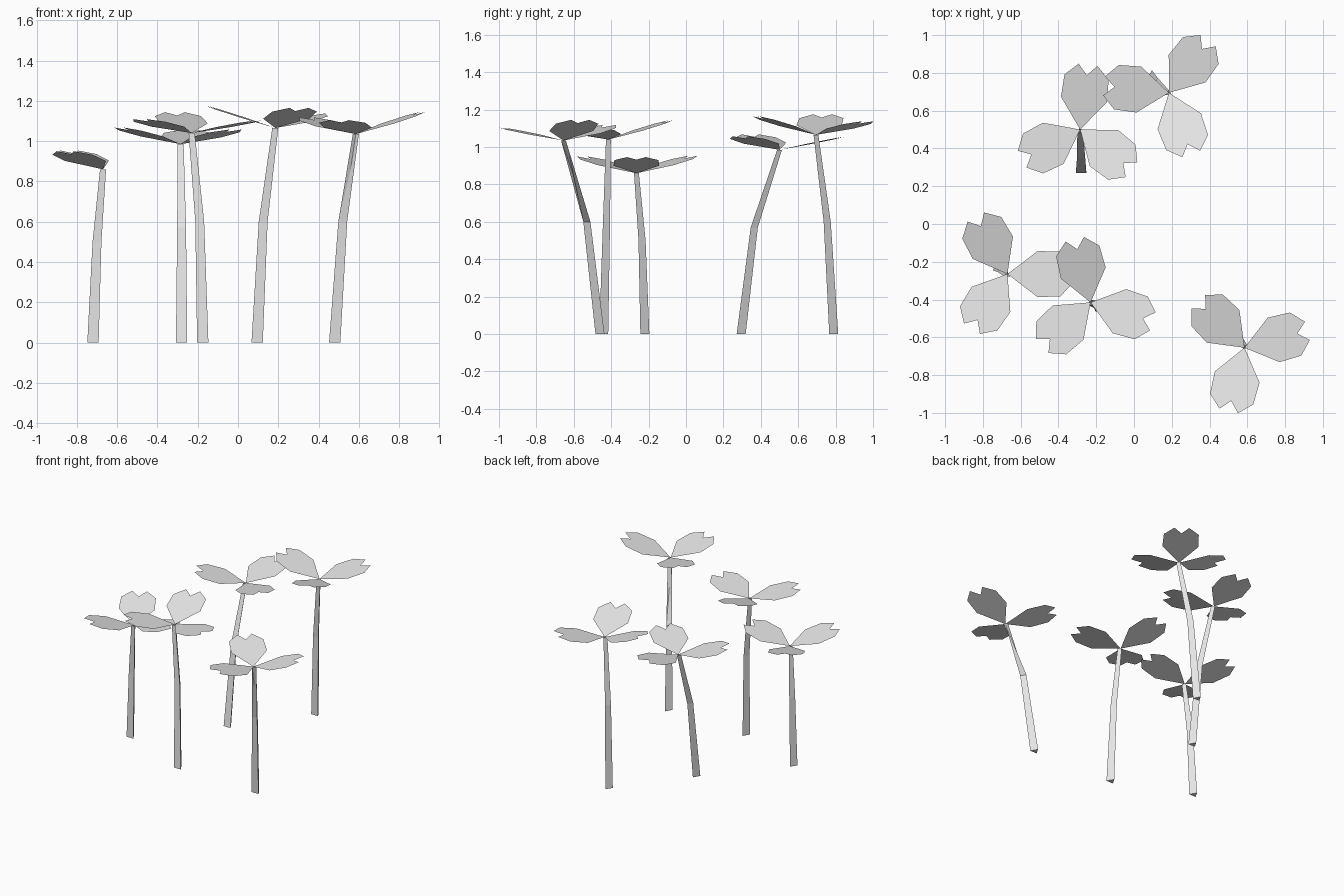
import bpy
import bmesh
import math
from mathutils import Vector

cube = bpy.data.objects.get("Cube")
if cube:
    bpy.data.objects.remove(cube, do_unlink=True)

grey = bpy.data.materials.new("plain_grey")
grey.use_nodes = True
colour = (0.8, 0.8, 0.8, 1)
grey.diffuse_color = colour
grey.node_tree.nodes["Principled BSDF"].inputs["Base Color"].default_value = colour

# Half outline of a heart-shaped leaflet: distance outward, distance sideways
HALF = [(0.16, 0.122), (0.28, 0.118), (0.345, 0.05)]
NOTCH = (0.29, 0)
OUTLINE = [(0, 0)] + [(a, -s) for a, s in HALF] + [NOTCH] + [(a, s) for a, s in reversed(HALF)]


def make_object(name, bm):
    mesh = bpy.data.meshes.new(name)
    bm.to_mesh(mesh)
    bm.free()
    mesh.materials.append(grey)
    obj = bpy.data.objects.new(name, mesh)
    bpy.context.collection.objects.link(obj)
    return obj


def make_stem(name, path, twisted):
    """Three-sided tapering stem with a flat front."""
    bm = bmesh.new()
    rings = []
    for i, (centre, width) in enumerate(zip(path, (0.056, 0.044, 0.03))):
        depth = width * 0.43
        if twisted and i == 2:
            depth = -depth
        offsets = [(-width / 2, -depth), (width / 2, -depth), (0, depth)]
        rings.append([bm.verts.new(Vector(centre) + Vector((x, y, 0))) for x, y in offsets])
    for low, high in zip(rings, rings[1:]):
        for k in range(3):
            n = (k + 1) % 3
            bm.faces.new((low[k], low[n], high[n], high[k]))
    bm.faces.new(reversed(rings[0]))
    return make_object(name, bm)


def make_leaf(name, head, degrees, slope):
    """Flat leaflet rising outward from the stem tip."""
    bm = bmesh.new()
    angle = math.radians(degrees)
    out = Vector((math.cos(angle), math.sin(angle), slope))
    side = Vector((-math.sin(angle), math.cos(angle), 0))
    bm.faces.new([bm.verts.new(Vector(head) + out * a + side * s) for a, s in OUTLINE])
    return make_object(name, bm)


# Each plant: stem path from ground to tip, then leaf directions and slopes
PLANTS = {
    "left_front": ([(-0.72, -0.22, 0), (-0.70, -0.235, 0.5), (-0.67, -0.265, 0.86)],
                   [(119, 0.27), (0, 0.25), (-123, 0.26)]),
    "middle_front": ([(-0.175, -0.44, 0), (-0.19, -0.425, 0.6), (-0.23, -0.415, 1.04)],
                     [(104, 0.30), (-17, 0.18), (-138, 0.20)]),
    "right_front": ([(0.48, -0.46, 0), (0.52, -0.53, 0.6), (0.585, -0.655, 1.035)],
                    [(15, 0.32), (-104, 0.20), (135, 0.24)]),
    "left_back": ([(-0.28, 0.295, 0), (-0.28, 0.365, 0.57), (-0.285, 0.5, 0.985)],
                  [(83, 0.20), (-153, 0.24), (-38, 0.21)]),
    "right_back": ([(0.095, 0.79, 0), (0.125, 0.755, 0.6), (0.185, 0.695, 1.065)],
                   [(53, 0.21), (174, 0.32), (-70, 0.29)]),
}

for place, (path, leaves) in PLANTS.items():
    make_stem(place + "_stem", path, place == "right_front")
    for number, (degrees, slope) in enumerate(leaves, 1):
        make_leaf(f"{place}_leaf_{number}", path[-1], degrees, slope)
